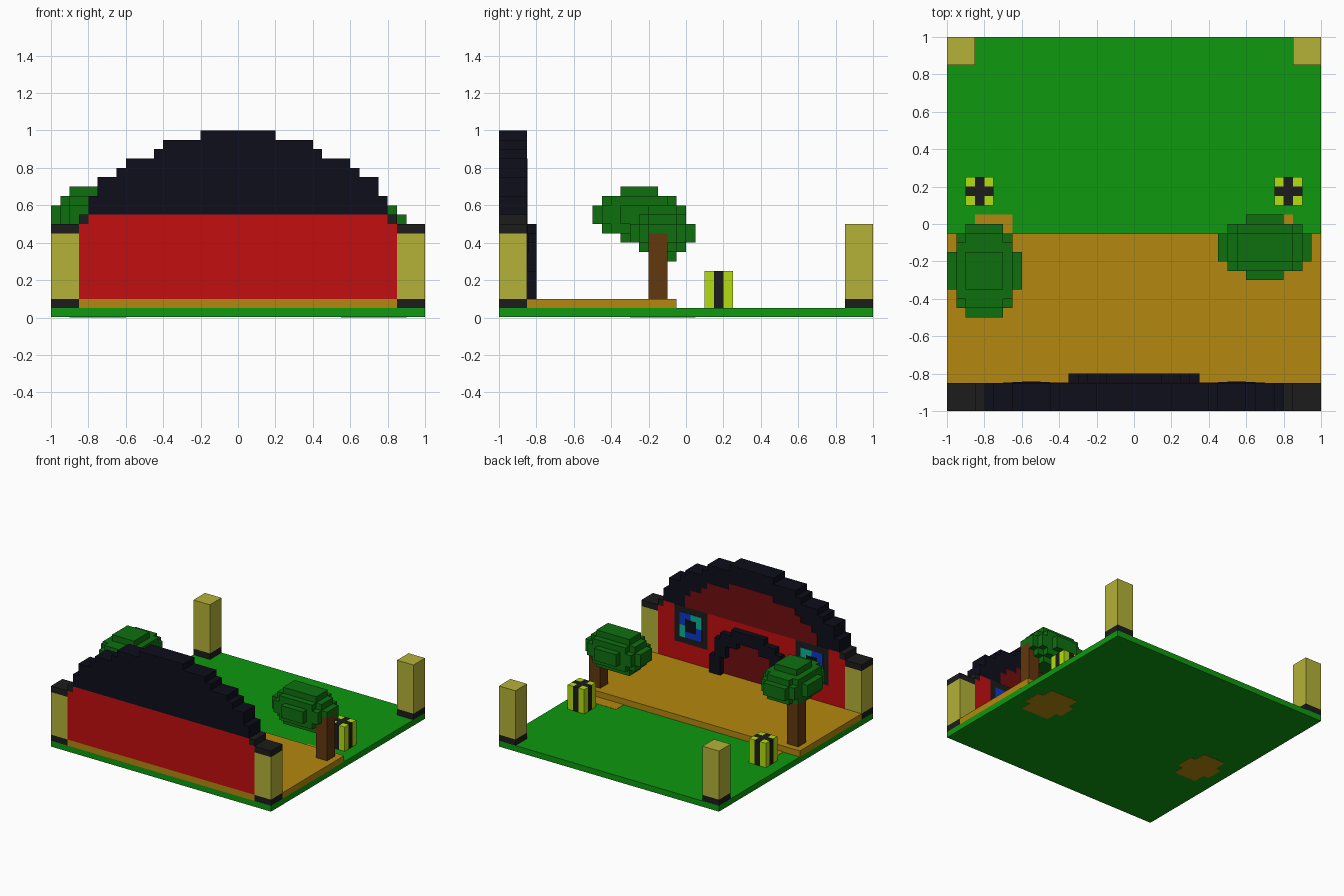
import bpy, bmesh

if "Cube" in bpy.data.objects:
    bpy.data.objects.remove(bpy.data.objects["Cube"])

V = 0.05  # block size


def lin(c):
    c /= 255
    return c / 12.92 if c <= 0.04045 else ((c + 0.055) / 1.055) ** 2.4


def material(name, r, g, b):
    m = bpy.data.materials.new(name)
    m.diffuse_color = (lin(r), lin(g), lin(b), 1)
    m.use_nodes = True
    m.node_tree.nodes["Principled BSDF"].inputs["Base Color"].default_value = m.diffuse_color
    return m


GREEN = material("grass", 14, 152, 14)
OCHRE = material("sand", 180, 136, 14)
RED = material("red_paint", 196, 14, 16)
DARKRED = material("dark_red", 112, 14, 14)
NAVY = material("navy_black", 14, 14, 28)
BLACK = material("black", 28, 28, 28)
OLIVE = material("pale_stone", 180, 178, 56)
BARK = material("bark", 98, 56, 14)
LEAF = material("leaf", 14, 112, 16)
LIME = material("lime", 180, 222, 14)
BLUE = material("blue_glass", 14, 56, 200)
TEAL = material("teal_glass", 14, 180, 150)


def finish(name, bm, mat):
    bmesh.ops.recalc_face_normals(bm, faces=bm.faces)
    me = bpy.data.meshes.new(name)
    bm.to_mesh(me)
    bm.free()
    me.materials.append(mat)
    ob = bpy.data.objects.new(name, me)
    bpy.context.collection.objects.link(ob)
    return ob


def extrude(name, pts, axis, a, b, mat):
    """Polygon extruded from a to b along y (points are x,z) or z (points are x,y)."""
    bm = bmesh.new()
    f = bm.faces.new([bm.verts.new((p, a, q) if axis == 'y' else (p, q, a)) for p, q in pts])
    new = bmesh.ops.extrude_face_region(bm, geom=[f])["geom"]
    d = (0, b - a, 0) if axis == 'y' else (0, 0, b - a)
    bmesh.ops.translate(bm, vec=d, verts=[v for v in new if isinstance(v, bmesh.types.BMVert)])
    return finish(name, bm, mat)


def box(name, x, y, z, mat):
    pts = [(x[0], y[0]), (x[1], y[0]), (x[1], y[1]), (x[0], y[1])]
    return extrude(name, pts, 'z', z[0], z[1], mat)


def arch(steps, z0):
    """Stepped outline from (half width, top) pairs, right foot to left foot."""
    right, z = [], z0
    for w, top in steps:
        right += [(w, z), (w, top)]
        z = top
    return right + [(-x, h) for x, h in reversed(right)]


def canopy(name, c, r, limit, n):
    """Blocky ellipsoid made only of its outer block faces; n = blocks per axis."""
    def center(i):
        return [c[k] + (i[k] - (n[k] - 1) / 2) * V for k in range(3)]

    def in_trunk(p):
        return 0.85 < abs(p[0]) < 0.95 and -0.2 < p[1] < -0.1 and p[2] < 0.45

    cells = set()
    for i in range(n[0]):
        for j in range(n[1]):
            for k in range(n[2]):
                p = center((i, j, k))
                if sum(((p[a] - c[a]) / r[a]) ** 2 for a in range(3)) <= limit and not in_trunk(p):
                    cells.add((i, j, k))
    bm = bmesh.new()
    for cell in cells:
        p = center(cell)
        for ax in range(3):
            for s in (-1, 1):
                nb = list(cell)
                nb[ax] += s
                if tuple(nb) in cells:
                    continue
                u, w = (ax + 1) % 3, (ax + 2) % 3
                vs = []
                for du, dw in ((-1, -1), (1, -1), (1, 1), (-1, 1)):
                    q = list(p)
                    q[ax] += s * V / 2
                    q[u] += du * V / 2
                    q[w] += dw * V / 2
                    vs.append(bm.verts.new(q))
                bm.faces.new(vs if s > 0 else vs[::-1])
    bmesh.ops.remove_doubles(bm, verts=bm.verts, dist=0.001)
    return finish(name, bm, LEAF)


# Ground and sand platform (notched around the front pillar bases)
box("ground", (-1, 1), (-1, 1), (0.002, 0.05), GREEN)
extrude("platform", [(-0.85, -1), (0.85, -1), (0.85, -0.85), (1, -0.85), (1, -0.05),
                     (-1, -0.05), (-1, -0.85), (-0.85, -0.85)], 'z', 0.05, 0.1, OCHRE)


# Plus-shaped soil patches under the trees
def patch(name, x0, x1):
    a, b, e = -0.2, -0.05, V
    extrude(name, [(x0, -0.3), (x1, -0.3), (x1, a), (x1 + e, a), (x1 + e, b), (x1, b), (x1, 0.05),
                   (x0, 0.05), (x0, b), (x0 - e, b), (x0 - e, a), (x0, a)], 'z', 0, 0.052, OCHRE)


patch("soil_patch_left", -0.85, -0.65)
patch("soil_patch_right", 0.6, 0.85)

# House wall, stepped roof gable and dark inner gable
extrude("wall", arch([(0.85, 0.5), (0.8, 0.55)], 0.1), 'y', -1, -0.85, RED)
extrude("roof_arch", arch([(0.8, 0.65), (0.75, 0.75), (0.65, 0.8), (0.6, 0.85), (0.45, 0.9),
                           (0.4, 0.95), (0.2, 1.0)], 0.55), 'y', -1, -0.85, NAVY)
extrude("gable_panel", arch([(0.6, 0.65), (0.55, 0.7), (0.45, 0.75), (0.4, 0.8), (0.2, 0.85)], 0.55),
        'y', -0.9, -0.847, DARKRED)

# Arched doorway
inner = arch([(0.25, 0.25), (0.2, 0.35), (0.1, 0.4)], 0.1)
outer = arch([(0.35, 0.25), (0.3, 0.4), (0.25, 0.45), (0.15, 0.5)], 0.1)
extrude("door_frame", outer + inner[::-1], 'y', -0.85, -0.8, NAVY)
extrude("door_panel", inner, 'y', -0.9, -0.847, DARKRED)

# Mirrored parts: pillars, windows, gift boxes, trunks
for s, side in ((-1, "left"), (1, "right")):
    def mx(a, b):
        return tuple(sorted((s * a, s * b)))

    for y, end in (((-1, -0.85), "front"), ((0.85, 1), "back")):
        tag = f"{end}_{side}"
        box("pillar_base_" + tag, mx(0.85, 1), y, (0.05, 0.1), BLACK)
        box("pillar_" + tag, mx(0.85, 1), y, (0.1, 0.45 if end == "front" else 0.5), OLIVE)
    box("pillar_cap_" + side, mx(0.85, 1), (-1, -0.85), (0.45, 0.5), BLACK)
    box("eave_" + side, mx(0.8, 0.85), (-1, -0.85), (0.5, 0.55), BLACK)

    # Window: frame, blue glass, teal glints, dark centre
    box("window_frame_" + side, mx(0.4, 0.7), (-0.9, -0.848), (0.25, 0.55), BLACK)
    box("window_glass_" + side, mx(0.45, 0.65), (-0.9, -0.846), (0.3, 0.5), BLUE)
    box("window_glint_top_" + side, mx(0.45, 0.55), (-0.9, -0.844), (0.45, 0.5), TEAL)
    box("window_glint_side_" + side, mx(0.45, 0.5), (-0.9, -0.844), (0.4, 0.45), TEAL)
    box("window_glint_low_" + side, mx(0.6, 0.65), (-0.9, -0.844), (0.3, 0.4), TEAL)
    box("window_centre_" + side, mx(0.5, 0.6), (-0.9, -0.843), (0.35, 0.45), NAVY)

    # Striped box: black cross with four lime corner columns
    a, b, c, d = 0.75, 0.8, 0.85, 0.9
    e, f, g, h = 0.1, 0.15, 0.2, 0.25
    plus = [(b, e), (c, e), (c, f), (d, f), (d, g), (c, g), (c, h), (b, h), (b, g), (a, g), (a, f), (b, f)]
    extrude("striped_box_core_" + side, [(s * x, y) for x, y in plus], 'z', 0.05, 0.25, BLACK)
    for i, x in enumerate(((a, b), (c, d))):
        for j, y in enumerate(((e, f), (g, h))):
            box(f"striped_box_corner_{side}_{i}{j}", mx(*x), y, (0.05, 0.25), LIME)

    box("tree_trunk_" + side, mx(0.85, 0.95), (-0.2, -0.1), (0.1, 0.45), BARK)

# Tree canopies
canopy("tree_canopy_left", (-0.8, -0.25, 0.55), (0.2, 0.26, 0.148), 0.95, (8, 10, 6))
canopy("tree_canopy_right", (0.7, -0.125, 0.45), (0.26, 0.175, 0.158), 0.95, (10, 7, 6))
